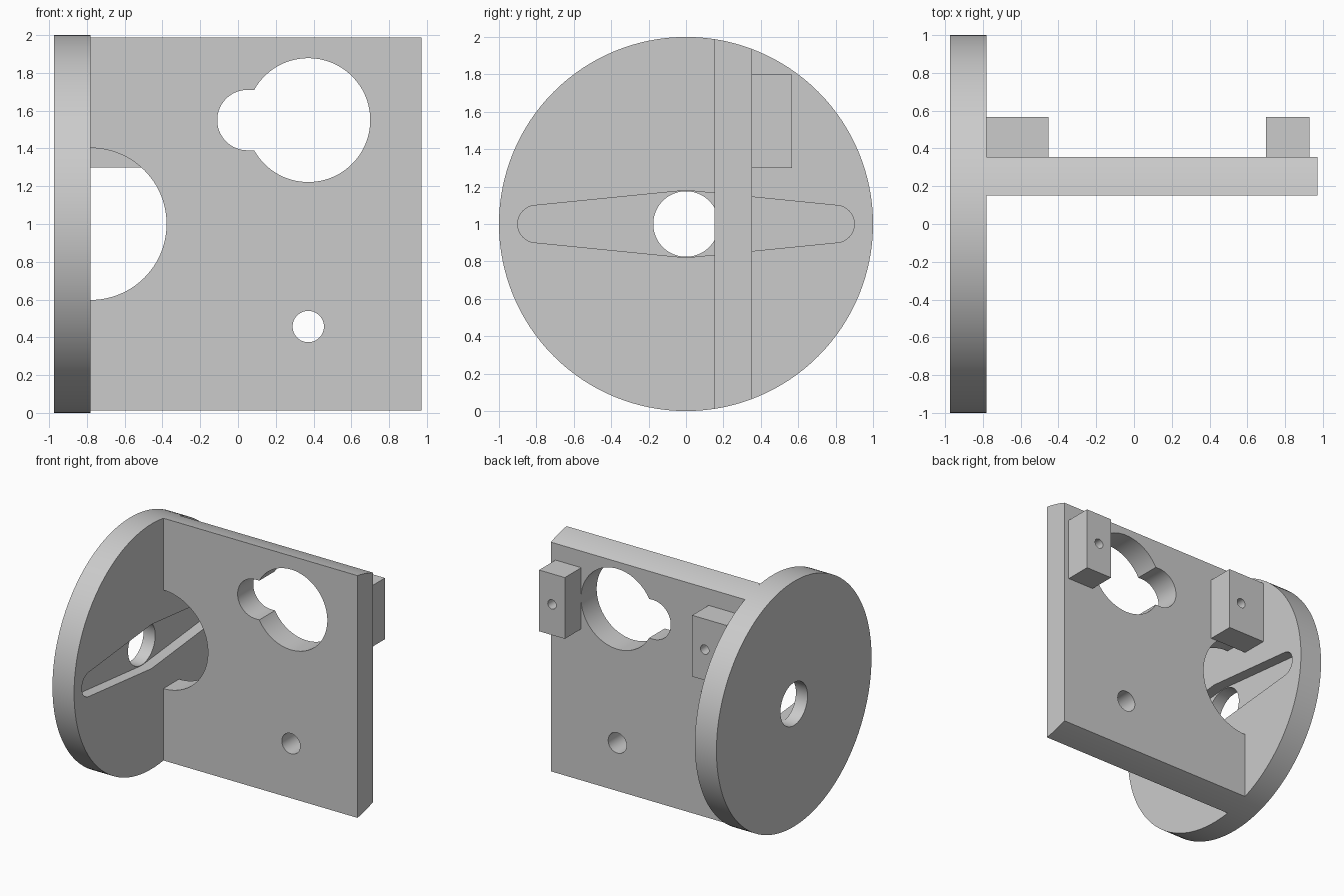
import bpy, bmesh
from math import sin, cos, pi, radians, asin
from mathutils import Vector

cube = bpy.data.objects.get("Cube")
if cube:
    bpy.data.objects.remove(cube, do_unlink=True)

grey = bpy.data.materials.new("plain grey")
grey.use_nodes = True
grey.diffuse_color = (0.6, 0.6, 0.6, 1)
grey.node_tree.nodes["Principled BSDF"].inputs["Base Color"].default_value = (0.6, 0.6, 0.6, 1)


def arc(cx, cy, r, start=0, end=2 * pi, n=64):
    """Points along an arc; a full circle leaves out the repeated end point."""
    full = abs(end - start) > 6.28
    steps = n if full else n - 1
    return [(cx + r * cos(start + (end - start) * i / steps),
             cy + r * sin(start + (end - start) * i / steps)) for i in range(n)]


def prism(name, profile, axis, lo, hi):
    """Extrude a yz profile along x, or an xz profile along y."""
    bm = bmesh.new()
    place = (lambda a, b: (lo, a, b)) if axis == "x" else (lambda a, b: (a, lo, b))
    face = bm.faces.new([bm.verts.new(place(a, b)) for a, b in profile])
    grown = bmesh.ops.extrude_face_region(bm, geom=[face])["geom"]
    shift = Vector((hi - lo, 0, 0) if axis == "x" else (0, hi - lo, 0))
    bmesh.ops.translate(bm, vec=shift, verts=[g for g in grown if isinstance(g, bmesh.types.BMVert)])
    bmesh.ops.recalc_face_normals(bm, faces=bm.faces)
    mesh = bpy.data.meshes.new(name)
    bm.to_mesh(mesh)
    bm.free()
    mesh.materials.append(grey)
    obj = bpy.data.objects.new(name, mesh)
    bpy.context.collection.objects.link(obj)
    return obj


def cut(obj, profile, axis, lo, hi):
    """Subtract a prism from the object and discard the cutter."""
    cutter = prism("cutter", profile, axis, lo, hi)
    cutter.hide_render = True
    mod = obj.modifiers.new("cut", "BOOLEAN")
    mod.operation, mod.solver, mod.object = "DIFFERENCE", "EXACT", cutter
    bpy.ops.object.select_all(action="DESELECT")
    bpy.context.view_layer.objects.active = obj
    obj.select_set(True)
    bpy.ops.object.modifier_apply(modifier=mod.name)
    bpy.data.objects.remove(cutter, do_unlink=True)


def finish(obj):
    bpy.ops.object.select_all(action="DESELECT")
    bpy.context.view_layer.objects.active = obj
    obj.select_set(True)
    bpy.ops.object.shade_smooth_by_angle(angle=radians(30))


DISC_OUT, DISC_IN, END = -0.975, -0.78, 0.972
FRONT, BACK, BLOCK_BACK = 0.152, 0.354, 0.566

# Round end disc with a tapered two-arm pocket and a centre hole
disc = prism("end_disc", arc(0, 1, 1, n=128), "x", DISC_OUT, DISC_IN)
pocket = (arc(0.8, 1, 0.1, -pi / 2, pi / 2, 20) + [(0, 1.18)]
          + arc(-0.8, 1, 0.1, pi / 2, 3 * pi / 2, 20) + [(0, 0.82)])
cut(disc, pocket, "x", DISC_IN - 0.09, DISC_IN + 0.1)
cut(disc, arc(0, 1, 0.175), "x", DISC_OUT - 0.1, DISC_IN + 0.1)
finish(disc)

# Upright plate whose top and bottom follow the disc rim
a, b = pi / 2 - asin(BACK), pi / 2 - asin(FRONT)
plate = prism("upright_plate", arc(0, 1, 1, a, b, 8) + arc(0, 1, 1, -b, -a, 8), "x", DISC_IN, END)
notch = arc(0.05, 1.55, 0.16, pi / 2, 3 * pi / 2, 32) + [(0.3, 1.39), (0.3, 1.71)]
for hole in (arc(DISC_IN, 1, 0.402, n=96), arc(0.372, 1.55, 0.328, n=96),
             notch, arc(0.372, 0.457, 0.083, n=48)):
    cut(plate, hole, "y", FRONT - 0.2, BACK + 0.2)
finish(plate)

# Two mounting blocks with blind screw holes on the back
for name, x0, x1, hole_x in (("inner_mount_block", DISC_IN, -0.452, -0.565),
                             ("outer_mount_block", 0.698, 0.93, 0.814)):
    block = prism(name, [(x0, 1.3), (x1, 1.3), (x1, 1.8), (x0, 1.8)], "y", BACK, BLOCK_BACK)
    cut(block, arc(hole_x, 1.55, 0.038, n=32), "y", BACK + 0.01, BLOCK_BACK + 0.1)
    finish(block)
